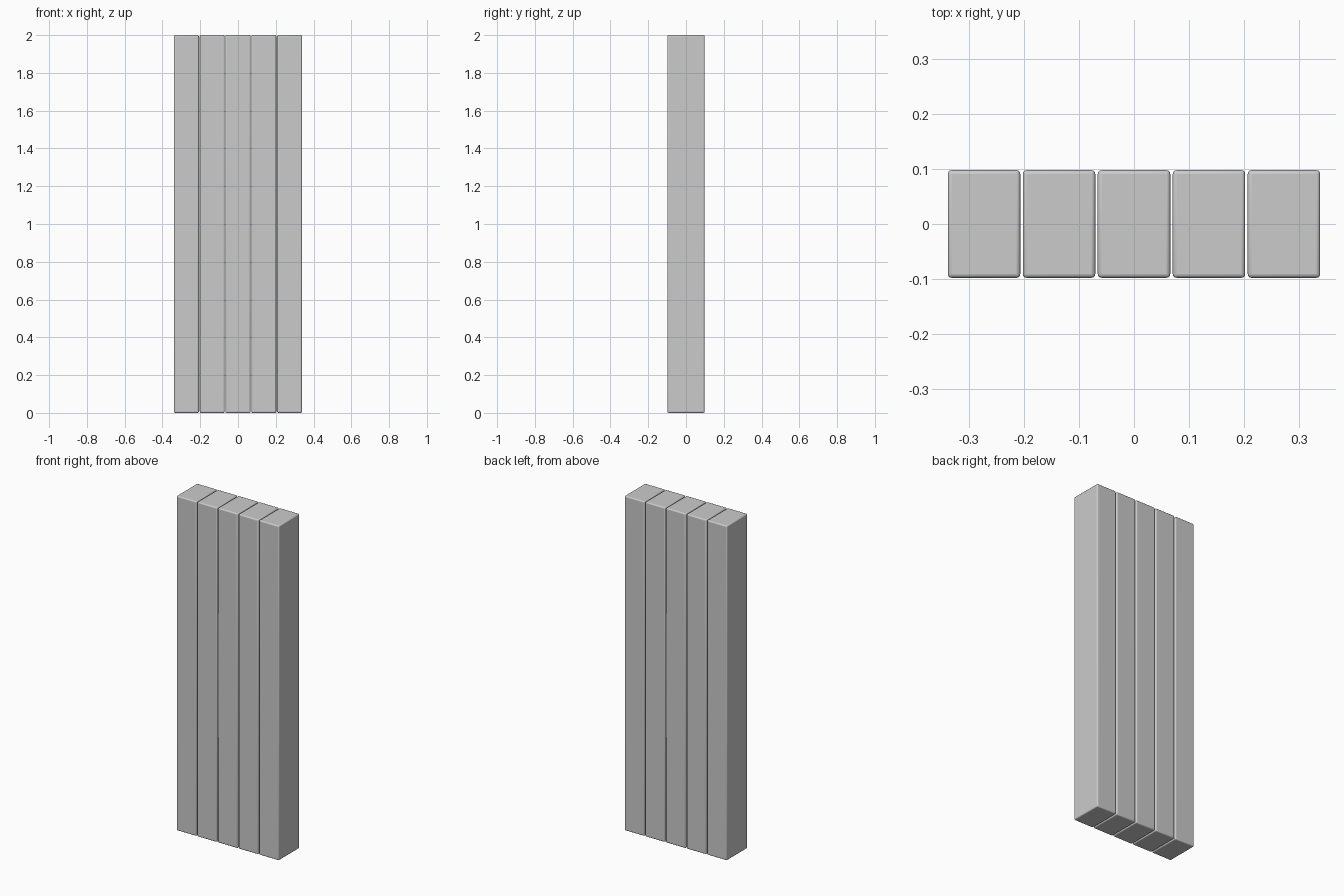
import bpy

if "Cube" in bpy.data.objects:
    bpy.data.objects.remove(bpy.data.objects["Cube"])

COUNT, PITCH = 5, 0.1365
WIDTH, DEPTH, HEIGHT = 0.132, 0.196, 2.0


def plank(name, x):
    # Upright board with small rounded edges
    bpy.ops.mesh.primitive_cube_add(size=1, location=(x, 0, HEIGHT / 2))
    ob = bpy.context.object
    ob.name = name
    ob.scale = (WIDTH, DEPTH, HEIGHT)
    bpy.ops.object.transform_apply(location=False, rotation=False, scale=True)
    bevel = ob.modifiers.new("rounded_edges", 'BEVEL')
    bevel.width = 0.007
    bevel.segments = 3
    bpy.ops.object.shade_smooth_by_angle()
    return ob


# Row of boards with narrow gaps
for i in range(COUNT):
    plank(f"plank_{i + 1}", (i - (COUNT - 1) / 2) * PITCH)
